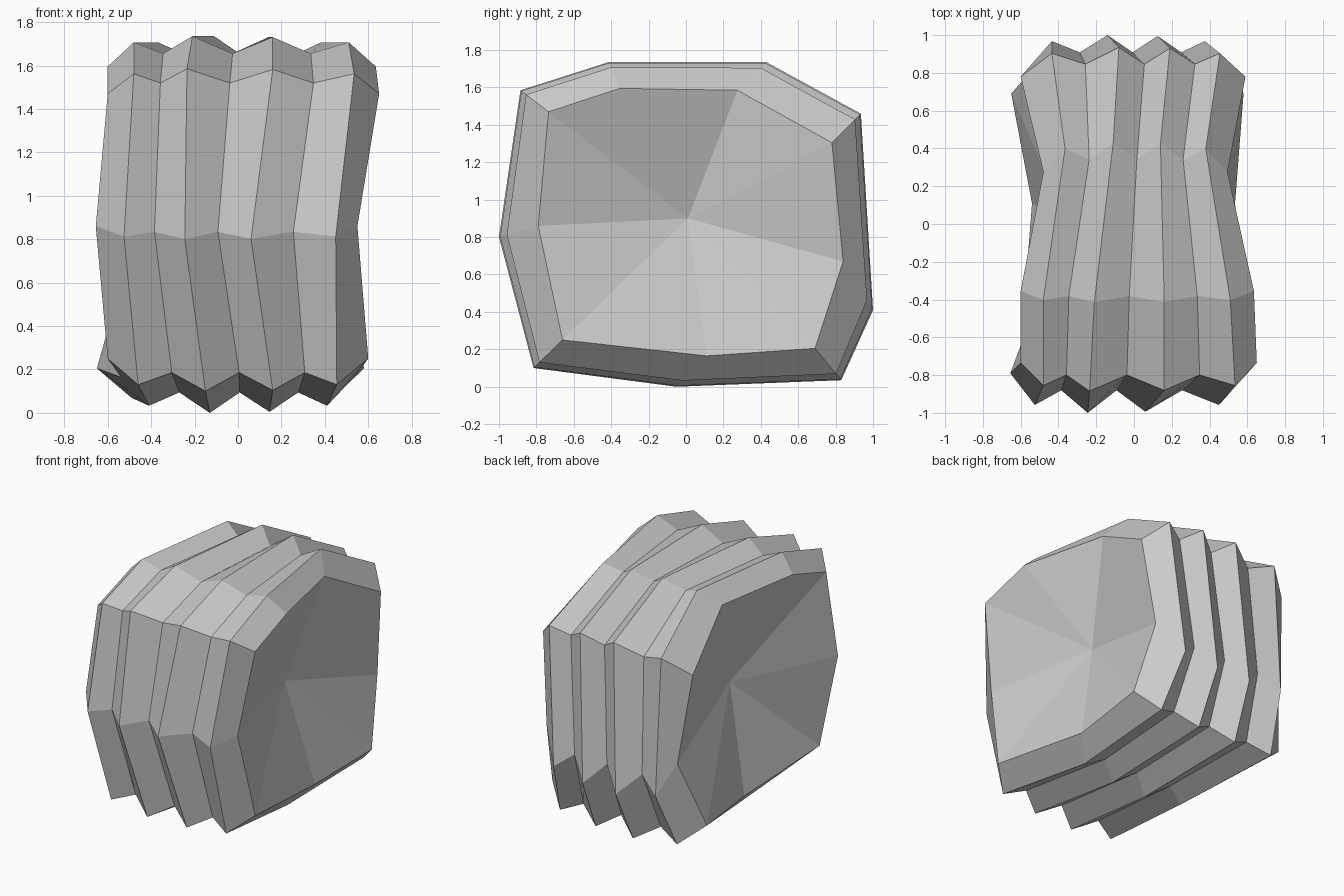
import bpy, bmesh
from mathutils import Vector

if "Cube" in bpy.data.objects:
    bpy.data.objects.remove(bpy.data.objects["Cube"])

# Nine-sided outlines (y, z): tip of a tall ridge, and rim of the end faces
RIDGE = [(-.415, 1.735), (.43, 1.735), (.935, 1.46), (1.0, .41), (.83, .035),
         (-.05, 0), (-.815, .1), (-1.0, .80), (-.885, 1.585)]
RIM = [(-.355, 1.595), (.275, 1.585), (.78, 1.305), (.84, .67), (.69, .205),
       (.11, .165), (-.66, .25), (-.79, .86), (-.735, 1.47)]

# For each outline corner: x of left rim, four ridges, right rim
WAVES = [(-.60, -.48, -.21, .16, .51, .635), (-.48, -.365, -.11, .14, .38, .495),
         (-.60, -.435, -.08, .19, .455, .59), (-.52, -.435, -.14, .125, .375, .52),
         (-.65, -.49, -.16, .14, .44, .58), (-.54, -.41, -.13, .145, .41, .535),
         (-.60, -.46, -.15, .16, .455, .60), (-.655, -.525, -.245, .06, .45, .55),
         (-.60, -.48, -.235, .16, .535, .65)]

# Ring depths: 0 = ridge tip, 1 = rim
DEPTHS = (1, .2, .57, .0, .57, .03, .57, .2, 1)


def ring_x(wave):
    """Rims and ridges with valleys halfway between neighbouring ridges."""
    xs = [wave[0]]
    for a, b in zip(wave[1:4], wave[2:5]):
        xs += [a, (a + b) / 2]
    return xs + [wave[4], wave[5]]


bm = bmesh.new()
n = len(RIDGE)
columns = [ring_x(w) for w in WAVES]

# Ribbed rings
rings = []
for k, t in enumerate(DEPTHS):
    ring = []
    for i in range(n):
        y, z = Vector(RIDGE[i]).lerp(Vector(RIM[i]), t)
        ring.append(bm.verts.new((columns[i][k], y, z)))
    rings.append(ring)

# Ribbed skin
for a, b in zip(rings, rings[1:]):
    for i in range(n):
        j = (i + 1) % n
        bm.faces.new((a[i], a[j], b[j], b[i]))

# Dished end faces
for ring, x in ((rings[0], -.355), (rings[-1], .365)):
    centre = bm.verts.new((x, .01, .90))
    for i in range(n):
        bm.faces.new((ring[i], ring[(i + 1) % n], centre))

bmesh.ops.recalc_face_normals(bm, faces=bm.faces)
mesh = bpy.data.meshes.new("ribbed_block")
bm.to_mesh(mesh)
bm.free()
bpy.context.collection.objects.link(bpy.data.objects.new("ribbed_block", mesh))
